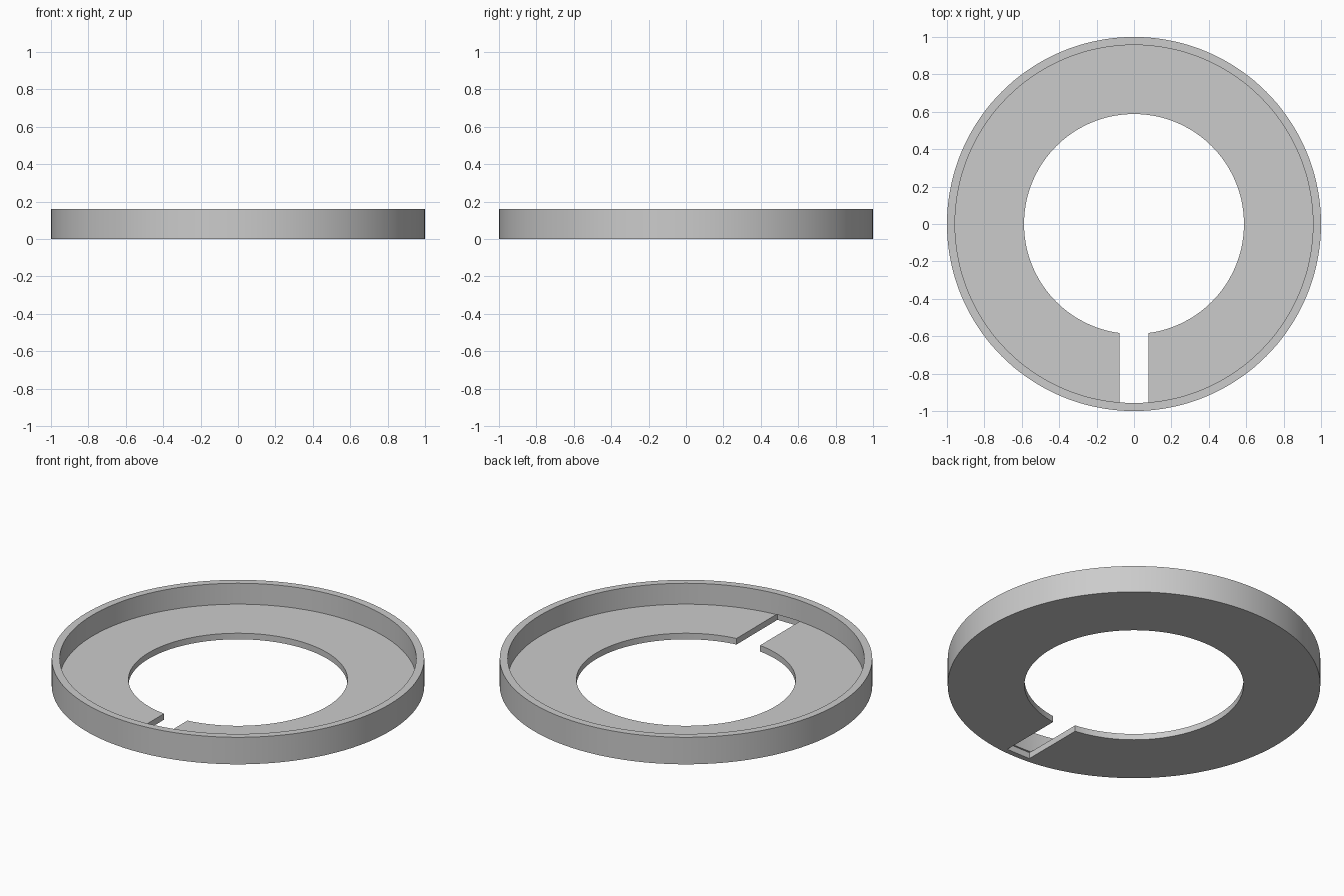
import bpy, bmesh
from math import radians, tau
from mathutils import Matrix, Vector

old = bpy.data.objects.get("Cube")
if old:
    bpy.data.objects.remove(old, do_unlink=True)

OUTER, INNER, HOLE = 1.0, 0.957, 0.588
HEIGHT, FLOOR = 0.16, 0.036
SLOT_HALF, SLOT_END = 0.077, 0.966
SEGMENTS = 144

grey = bpy.data.materials.new("light_grey")
grey.use_nodes = True
colour = (0.6, 0.6, 0.6, 1)
grey.diffuse_color = colour
grey.node_tree.nodes["Principled BSDF"].inputs["Base Color"].default_value = colour


def add_object(name, bm):
    mesh = bpy.data.meshes.new(name)
    bmesh.ops.recalc_face_normals(bm, faces=bm.faces)
    bm.to_mesh(mesh)
    bm.free()
    mesh.materials.append(grey)
    obj = bpy.data.objects.new(name, mesh)
    bpy.context.collection.objects.link(obj)
    return obj


# Ring tray: L-shaped section turned about the vertical axis
section = [(HOLE, 0), (OUTER, 0), (OUTER, HEIGHT),
           (INNER, HEIGHT), (INNER, FLOOR), (HOLE, FLOOR)]
bm = bmesh.new()
verts = [bm.verts.new((r, 0, z)) for r, z in section]
edges = [bm.edges.new((v, verts[i - 1])) for i, v in enumerate(verts)]
bmesh.ops.spin(bm, geom=verts + edges, cent=(0, 0, 0), axis=(0, 0, 1),
               angle=tau, steps=SEGMENTS, use_merge=True)
bmesh.ops.remove_doubles(bm, verts=bm.verts, dist=0.0001)
tray = add_object("ring_tray", bm)

# Slot cutter: runs from the hole to just under the rim wall
bm = bmesh.new()
low, high = -0.1, FLOOR + 0.0005
length = SLOT_END - 0.3
place = Matrix.Translation(Vector((0, -SLOT_END + length / 2, (low + high) / 2)))
size = Matrix.Diagonal((2 * SLOT_HALF, length, high - low, 1))
bmesh.ops.create_cube(bm, size=1, matrix=place @ size)
cutter = add_object("slot_cutter", bm)
cutter.hide_render = True

cut = tray.modifiers.new("slot", "BOOLEAN")
cut.operation = "DIFFERENCE"
cut.solver = "EXACT"
cut.object = cutter

bpy.ops.object.select_all(action="DESELECT")
tray.select_set(True)
bpy.context.view_layer.objects.active = tray
bpy.ops.object.modifier_apply(modifier=cut.name)
bpy.data.objects.remove(cutter, do_unlink=True)
bpy.ops.object.shade_smooth_by_angle(angle=radians(30))
